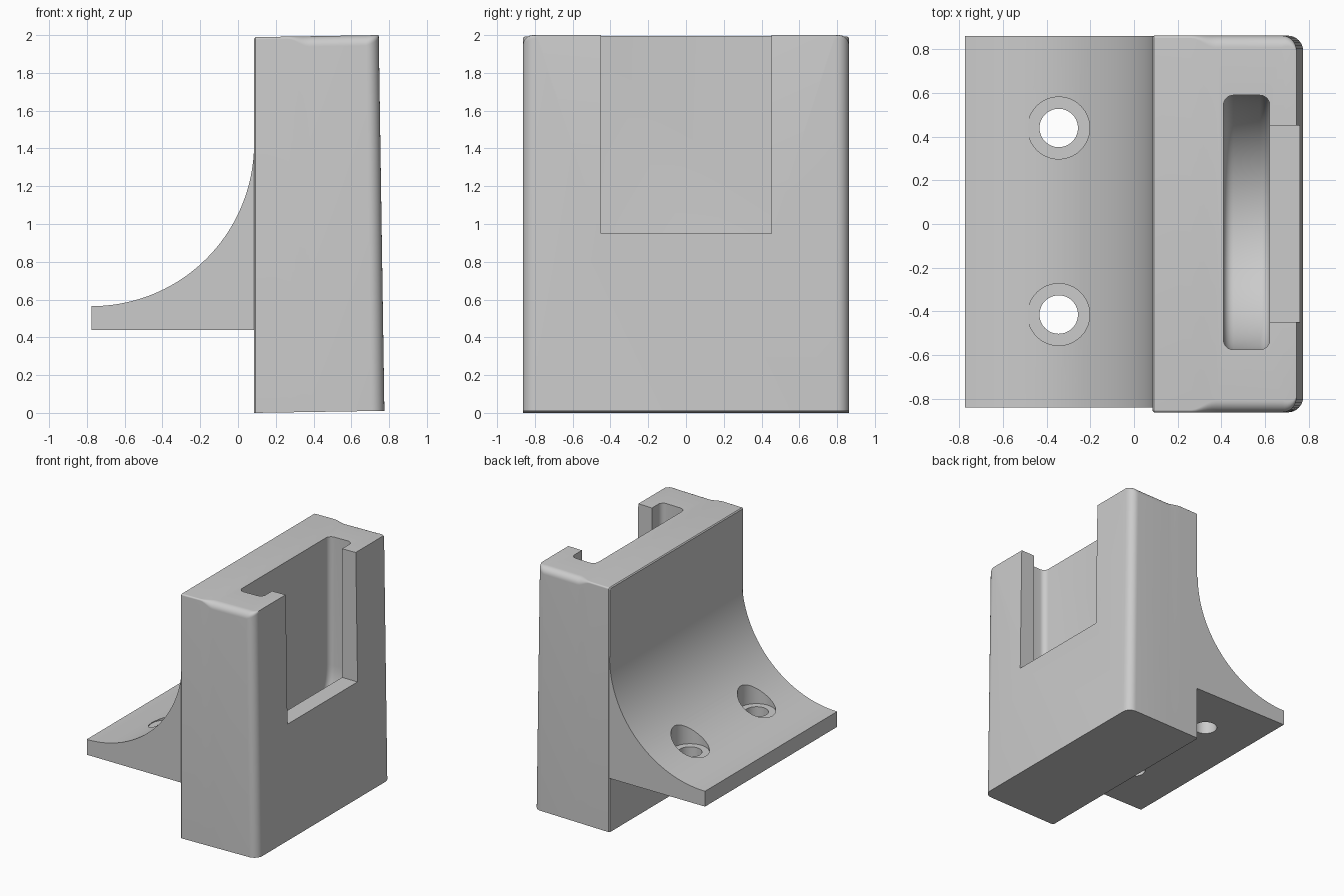
import bpy, bmesh
from math import sin, cos, pi, radians
from mathutils import Matrix

cube = bpy.data.objects.get("Cube")
if cube:
    bpy.data.objects.remove(cube, do_unlink=True)

grey = bpy.data.materials.new("plain_grey")
grey.use_nodes = True
colour = (0.6, 0.6, 0.6, 1)
grey.diffuse_color = colour
grey.node_tree.nodes["Principled BSDF"].inputs["Base Color"].default_value = colour


def finish(bm, name):
    bmesh.ops.recalc_face_normals(bm, faces=bm.faces)
    mesh = bpy.data.meshes.new(name)
    bm.to_mesh(mesh)
    bm.free()
    mesh.materials.append(grey)
    obj = bpy.data.objects.new(name, mesh)
    bpy.context.collection.objects.link(obj)
    return obj


def loft(sections, name):
    bm = bmesh.new()
    rings = [[bm.verts.new(p) for p in s] for s in sections]
    for a, b in zip(rings, rings[1:]):
        n = len(a)
        for i in range(n):
            j = (i + 1) % n
            bm.faces.new((a[i], a[j], b[j], b[i]))
    bm.faces.new(rings[0])
    bm.faces.new(rings[-1])
    return finish(bm, name)


def boolean(target, tool, operation):
    mod = target.modifiers.new(operation.lower(), 'BOOLEAN')
    mod.object, mod.operation, mod.solver = tool, operation, 'EXACT'
    bpy.context.view_layer.objects.active = target
    bpy.ops.object.modifier_apply(modifier=mod.name)
    bpy.data.objects.remove(tool, do_unlink=True)


def box(name, x0, x1, y0, y1, z0, z1):
    return loft([[(x, y0, z0), (x, y1, z0), (x, y1, z1), (x, y0, z1)]
                 for x in (x0, x1)], name)


def cylinder(name, x, y, radius, z0, z1):
    bm = bmesh.new()
    bmesh.ops.create_cone(bm, cap_ends=True, segments=64, radius1=radius, radius2=radius,
                          depth=z1 - z0,
                          matrix=Matrix.Translation((x, y, (z0 + z1) / 2)))
    return finish(bm, name)


# Housing: slightly tilted block, lofted from back plate to rounded face
BACK, FACE, HALF, HEIGHT = 0.085, 0.775, 0.863, 1.989


def section(x, inset, radius, drop=0):
    half, top = HALF - inset, HEIGHT - drop
    right = [(half, 0)]
    for i in range(9):
        a = pi / 2 * i / 8
        right.append((half - radius * (1 - cos(a)), top - radius * (1 - sin(a))))
    outline = right + [(-y, z) for y, z in reversed(right)]
    t = (x - BACK) / (FACE - BACK)
    return [(x - t * 0.015 * z, y, z + t * 0.011) for y, z in outline]


corner = 0.07
sections = [section(BACK, 0.008, 0.012, 0.008), section(BACK + 0.008, 0, 0.012),
            section(0.27, 0, 0.012)]
for i in range(1, 7):
    s = i / 6
    sections.append(section(0.27 + 0.12 * s, 0, 0.012 + 0.043 * s * s * (3 - 2 * s)))
for i in range(9):
    a = pi / 2 * i / 8
    sections.append(section(FACE - corner * (1 - sin(a)), corner * (1 - cos(a)),
                            0.055 - 0.043 * i / 8, 0.008 if i == 8 else 0))
housing = loft(sections, "housing")

# Mounting flange with a concave quarter-round web
EDGE, RADIUS, UNDER = -0.775, 0.86, 0.44
profile = [(0.2, UNDER), (EDGE, UNDER)]
for i in range(49):
    a = pi / 2 * i / 48
    profile.append((EDGE + RADIUS * sin(a), 1.425 - RADIUS * cos(a)))
profile.append((0.2, 1.425))
flange = loft([[(x, y, z) for x, z in profile] for y in (-0.84, 0.862)], "flange")

# Counterbored screw holes
for y in (-0.415, 0.44):
    boolean(flange, cylinder("counterbore", -0.345, y, 0.142, 0.61, 1.2), 'DIFFERENCE')
    boolean(flange, cylinder("screw_hole", -0.345, y, 0.088, 0.3, 0.8), 'DIFFERENCE')
boolean(housing, flange, 'UNION')

# Pocket: round-bottomed slot with softened edges
MID, POCKET = 0.007, 0.583
arch = [(MID + POCKET, 2.3)]
for i in range(49):
    a = pi * i / 48
    arch.append((MID + POCKET * cos(a), 0.95 - POCKET * sin(a)))
arch.append((MID - POCKET, 2.3))
pocket = loft([[(x, y, z) for y, z in arch] for x in (0.41, 0.622)], "pocket")
bevel = pocket.modifiers.new("soft_edges", 'BEVEL')
bevel.width, bevel.segments, bevel.limit_method = 0.045, 6, 'ANGLE'
bevel.angle_limit = radians(40)
bpy.context.view_layer.objects.active = pocket
bpy.ops.object.modifier_apply(modifier=bevel.name)
boolean(housing, pocket, 'DIFFERENCE')

# Window through the face into the pocket
boolean(housing, box("window", 0.52, 1, -0.45, 0.452, 0.95, 2.3), 'DIFFERENCE')

housing.name = "wall_holder"
bpy.ops.object.select_all(action='DESELECT')
housing.select_set(True)
bpy.context.view_layer.objects.active = housing
bpy.ops.object.shade_smooth_by_angle(angle=radians(30))
